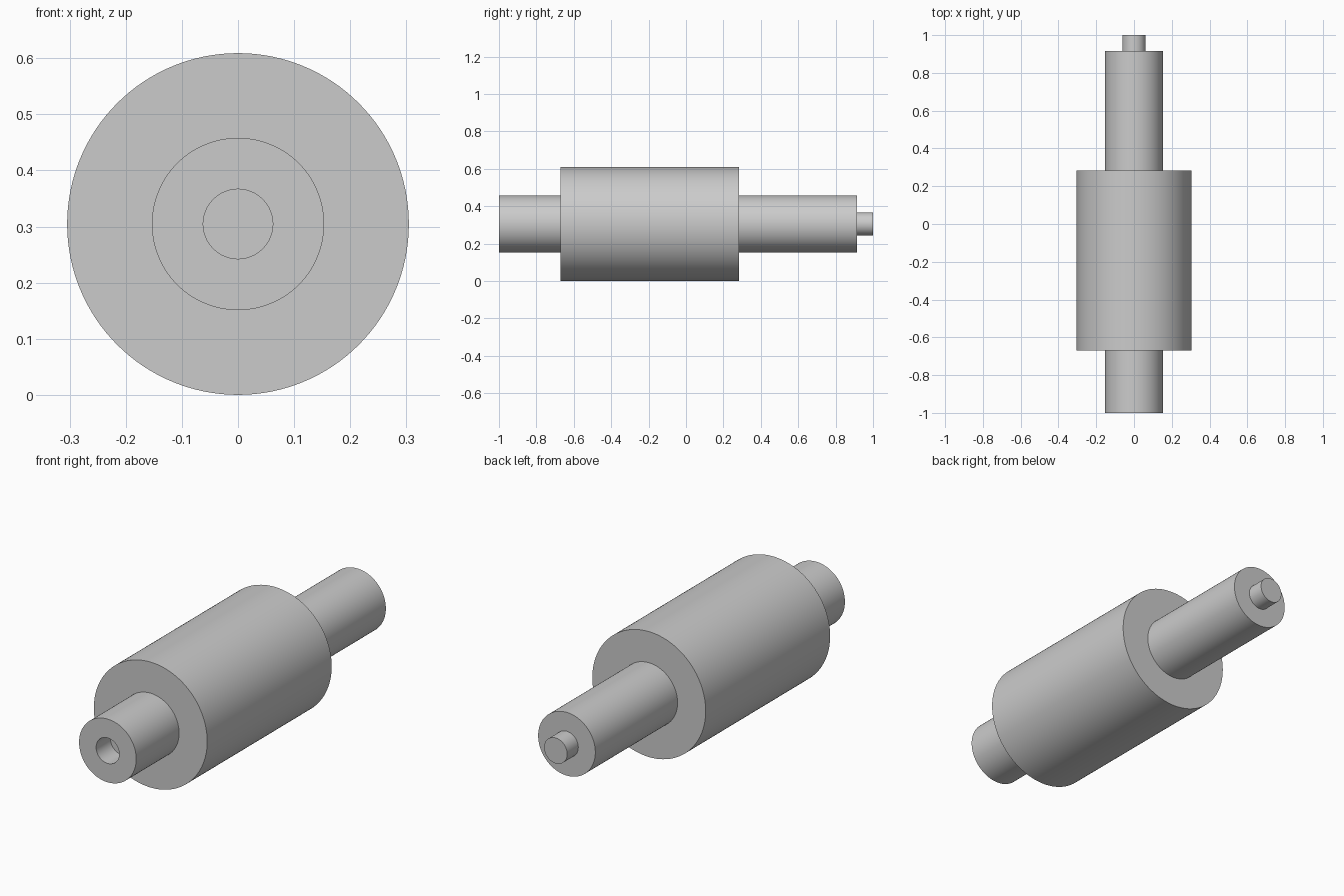
import bpy, bmesh, math
from mathutils import Vector

if "Cube" in bpy.data.objects:
    bpy.data.objects.remove(bpy.data.objects["Cube"])

R = 0.3045          # roller radius, also the height of the axis
SHAFT, PIN = 0.1535, 0.062

metal = bpy.data.materials.new("light grey")
metal.diffuse_color = (0.6, 0.6, 0.6, 1)
metal.use_nodes = True
metal.node_tree.nodes["Principled BSDF"].inputs["Base Color"].default_value = metal.diffuse_color

# Profile as (radius, y): socket floor, socket, handle, roller, long handle, pin
profile = [
    (0, -0.89), (PIN, -0.89), (PIN, -1.0), (SHAFT, -1.0), (SHAFT, -0.671),
    (R, -0.671), (R, 0.284), (SHAFT, 0.284), (SHAFT, 0.915),
    (PIN, 0.915), (PIN, 1.0), (0, 1.0),
]

# Turn the profile around the y axis
bm = bmesh.new()
verts = [bm.verts.new((r, y, R)) for r, y in profile]
edges = [bm.edges.new(pair) for pair in zip(verts, verts[1:])]
bmesh.ops.spin(bm, geom=verts + edges, cent=Vector((0, 0, R)), axis=Vector((0, 1, 0)),
               angle=math.tau, steps=128, use_duplicate=False)
bmesh.ops.remove_doubles(bm, verts=bm.verts, dist=1e-5)
bmesh.ops.recalc_face_normals(bm, faces=bm.faces)

mesh = bpy.data.meshes.new("stepped_roller")
bm.to_mesh(mesh)
bm.free()
mesh.materials.append(metal)

roller = bpy.data.objects.new("stepped_roller", mesh)
bpy.context.collection.objects.link(roller)
bpy.context.view_layer.objects.active = roller
roller.select_set(True)
bpy.ops.object.shade_smooth_by_angle(angle=math.radians(30))
